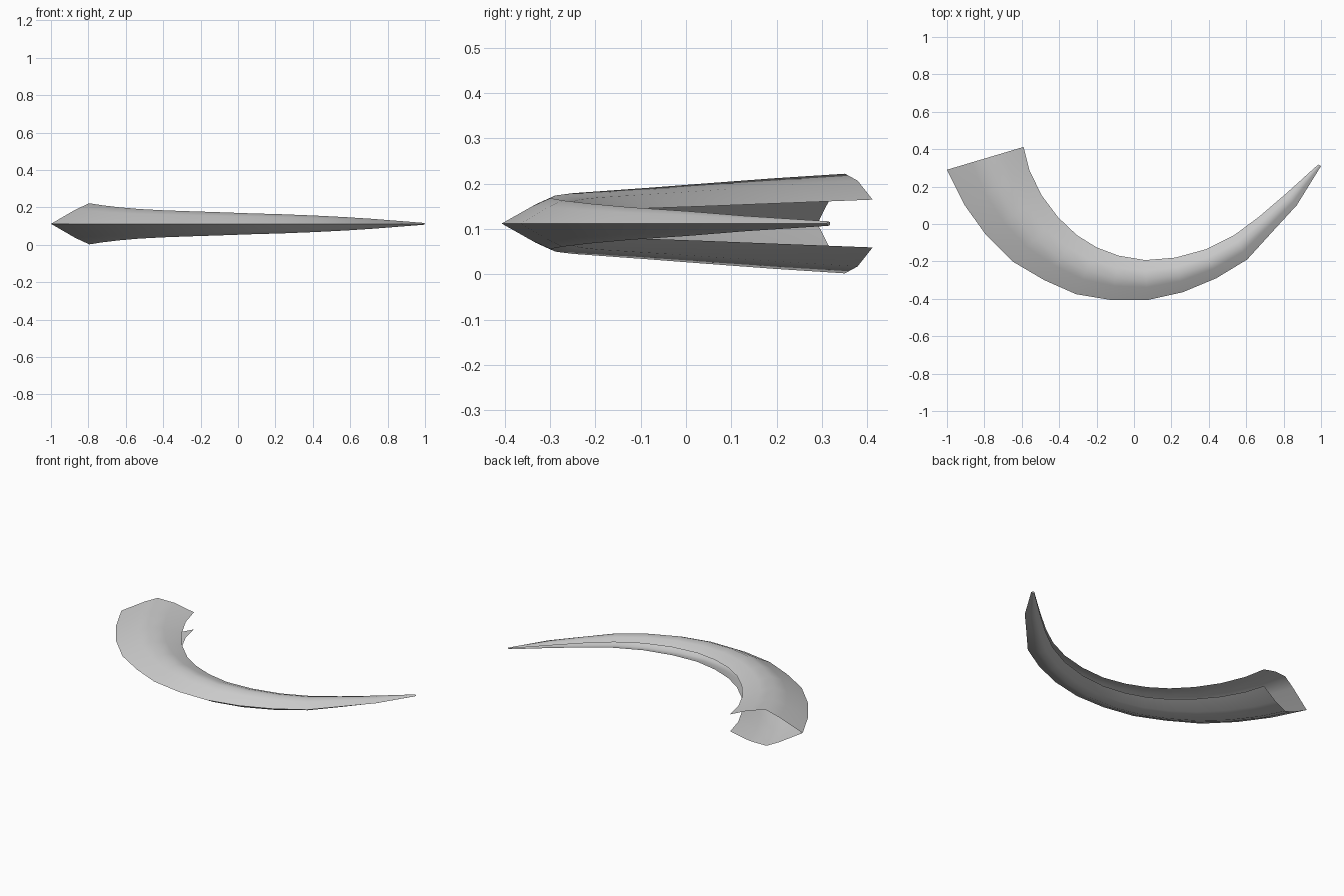
import bpy, bmesh, math
from mathutils import Vector

if "Cube" in bpy.data.objects:
    bpy.data.objects.remove(bpy.data.objects["Cube"])

MID_Z = 0.112

# outer keel and inner rim positions seen from above, wide end to tip
OUTER = [(-1, .29), (-.905, .10), (-.79, -.06), (-.65, -.2), (-.48, -.3),
         (-.31, -.375), (-.12, -.407), (.07, -.407), (.26, -.365),
         (.44, -.29), (.605, -.19), (.755, -.025), (.87, .10), (1, .31)]
INNER = [(-.59, .412), (-.56, .29), (-.495, .155), (-.405, .035), (-.305, -.06),
         (-.2, -.125), (-.08, -.17), (.06, -.193), (.22, -.18),
         (.385, -.135), (.535, -.06), (.67, .04), (.81, .16), (.985, .318)]
# half section: (fraction from keel to rim, fraction of half height)
SECTION = [(0, 0), (.32, .69), (.5, 1), (.73, .86), (1, .48)]
HALF_HEIGHTS = [.11, .1, .089, .079, .072, .067, .062, .056, .051,
                .044, .036, .027, .017, .005]

# full open section: upper rim -> keel -> lower rim
profile = [(u, h) for u, h in reversed(SECTION)] + [(u, -h) for u, h in SECTION[1:]]

bm = bmesh.new()
rings = []
for o, i, half in zip(OUTER, INNER, HALF_HEIGHTS):
    a, b = Vector(o), Vector(i)
    ring = []
    for u, h in profile:
        p = a.lerp(b, u)
        ring.append(bm.verts.new((p.x, p.y, MID_Z + h * half)))
    rings.append(ring)
for r0, r1 in zip(rings, rings[1:]):
    for k in range(len(profile) - 1):
        bm.faces.new((r0[k], r0[k + 1], r1[k + 1], r1[k]))
# small cap on the tip
bm.faces.new(rings[-1])
bmesh.ops.recalc_face_normals(bm, faces=bm.faces)
# outside of the upper shell must face up
bm.faces.ensure_lookup_table()
top = max(bm.faces, key=lambda f: f.calc_center_median().z)
if top.normal.z < 0:
    bmesh.ops.reverse_faces(bm, faces=bm.faces)

mesh = bpy.data.meshes.new("curved_horn_shell")
bm.to_mesh(mesh)
bm.free()
horn = bpy.data.objects.new("curved_horn_shell", mesh)
bpy.context.collection.objects.link(horn)
bpy.context.view_layer.objects.active = horn
horn.select_set(True)
bpy.ops.object.shade_smooth_by_angle(angle=math.radians(75))
